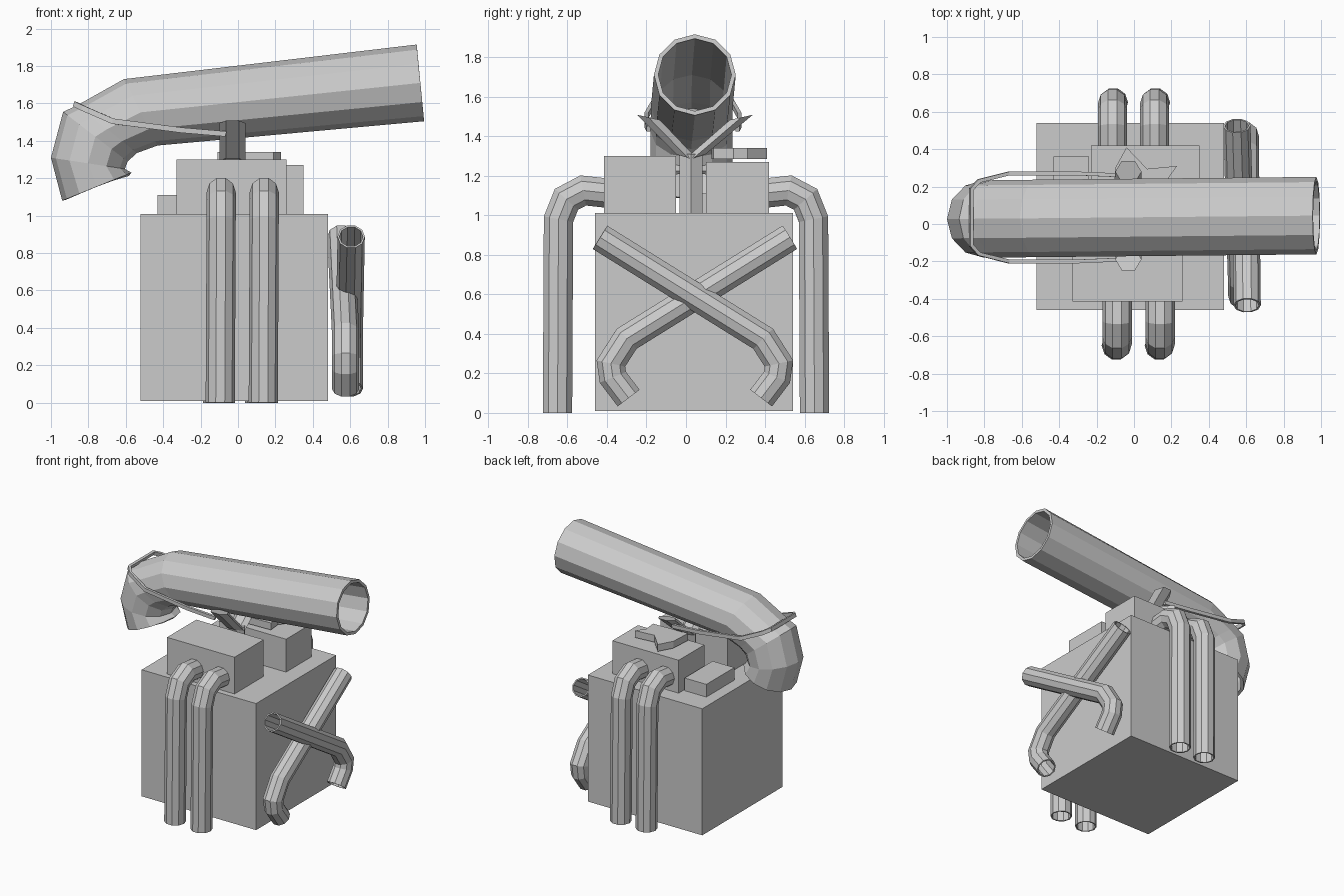
import bpy, bmesh, math
from mathutils import Vector

if "Cube" in bpy.data.objects:
    bpy.data.objects.remove(bpy.data.objects["Cube"])


def add_object(name, bm, wall=0, offset=-1):
    bmesh.ops.recalc_face_normals(bm, faces=bm.faces)
    me = bpy.data.meshes.new(name)
    bm.to_mesh(me)
    bm.free()
    ob = bpy.data.objects.new(name, me)
    bpy.context.collection.objects.link(ob)
    if wall:
        mod = ob.modifiers.new("wall", "SOLIDIFY")
        mod.thickness = wall
        mod.offset = offset
    return ob


def box(name, lo, hi):
    bm = bmesh.new()
    bmesh.ops.create_cube(bm, size=1)
    for v in bm.verts:
        v.co = [l + (c + .5) * (h - l) for c, l, h in zip(v.co, lo, hi)]
    return add_object(name, bm)


def loft(name, rings, wall=0, caps=False):
    bm = bmesh.new()
    loops = [[bm.verts.new(p) for p in r] for r in rings]
    n = len(loops[0])
    for a, b in zip(loops, loops[1:]):
        for i in range(n):
            j = (i + 1) % n
            bm.faces.new((a[i], a[j], b[j], b[i]))
    if caps:
        bm.faces.new(loops[0])
        bm.faces.new(loops[-1])
    return add_object(name, bm, wall)


def ring(c, u, v, n):
    return [c + u * math.cos(2 * math.pi * i / n) + v * math.sin(2 * math.pi * i / n)
            for i in range(n)]


def pipe(name, path, r, n=10, wall=.01):
    """Mitred pipe along a path lying close to a yz plane."""
    pts = [Vector(p) for p in path]
    rings = []
    for i, p in enumerate(pts):
        d0 = (p - pts[max(i - 1, 0)]).normalized()
        d1 = (pts[min(i + 1, len(pts) - 1)] - p).normalized()
        t = (d0 + d1).normalized()
        k = t.dot(d1 if d1.length else d0)
        u = Vector((1, 0, 0))
        u = (u - t * u.dot(t)).normalized()
        rings.append(ring(p, u * r, t.cross(u) * r / k, n))
    return loft(name, rings, wall)


# Body and the blocks on its lid
box("body", (-.52, -.46, .01), (.48, .54, 1.01))
box("front_block", (-.33, -.415, 1.01), (.26, -.05, 1.30))
box("back_block", (-.23, .10, 1.01), (.35, .42, 1.27))
box("side_block", (-.43, .01, 1.01), (-.24, .36, 1.11))

# Loose angular plate on the back block
plate = [(-.04, .41), (-.10, .30), (-.11, .13), (.19, .14), (.18, .24), (.23, .31), (.07, .295)]
loft("angular_plate", [[(x, y, z) for x, y in plate] for z in (1.285, 1.34)], caps=True)

# Down pipes, front and back pairs
profile = [(.65, 0), (.645, .98), (.605, 1.08), (.52, 1.125), (.40, 1.112)]
for side, sign, xs in (("front", -1, (-.09, .14)), ("back", 1, (-.115, .11))):
    for i, x in enumerate(xs):
        pipe(f"{side}_pipe_{i + 1}",
             [(x + (.005 * sign if z == 0 else 0), sign * y, z) for y, z in profile], .078)

# Crossed pipes on the right side
cross = [(-.48, .888), (.345, .375), (.425, .25), (.415, .18), (.335, .075)]
for i, (sign, x0, x1) in enumerate(((1, .605, .595), (-1, .55, .575))):
    pipe(f"crossed_pipe_{i + 1}",
         [(x0 if k == 0 else x1, .045 + sign * y, z) for k, (y, z) in enumerate(cross)], .073)

# Big bent tube: upper and lower edge of each ring in the xz plane
edges = [((.955, 1.915), (.995, 1.505)), ((-.61, 1.73), (-.43, 1.375)),
         ((-.86, 1.59), (-.54, 1.335)), ((-.935, 1.555), (-.59, 1.29)),
         ((-1.0, 1.31), (-.605, 1.25)), ((-.94, 1.08), (-.57, 1.23))]
rings = []
for (x0, z0), (x1, z1) in edges:
    cx = (x0 + x1) / 2
    c = Vector((cx, .035 + .01 * cx, (z0 + z1) / 2))
    u = Vector(((x0 - x1) / 2, 0, (z0 - z1) / 2))
    rings.append(ring(c, u, Vector((0, .207, 0)), 12))
loft("big_tube", rings, .022)

# Strap hooked over the elbow
half = [(-.065, .225, 1.437), (-.30, .235, 1.457), (-.67, .235, 1.505), (-.83, .195, 1.575),
        (-.87, .15, 1.595)]
strap = [(x, .035 + y, z) for x, y, z in half] + [(x, .035 - y, z) for x, y, z in half[::-1]]
bm = bmesh.new()
rows = [[bm.verts.new((x + s * .004, y, z + s * .014)) for s in (-1, 1)] for x, y, z in strap]
for a, b in zip(rows, rows[1:]):
    bm.faces.new((a[0], b[0], b[1], a[1]))
add_object("strap", bm, .02, 0)

# Forked stand under the tube
X, Y = Vector((.07, 0, 0)), Vector((0, .061, 0))


def hexagon(y, z, tilt=0):
    return ring(Vector((-.03, y, z)), X, Y * 1.1 + Vector((0, 0, tilt)), 6)


loft("fork_stem", [hexagon(.025, 1.0), hexagon(.025, 1.31)], caps=True)
for name, s in (("front", -1), ("back", 1)):
    loft(f"{name}_prong", [hexagon(.025 + s * .015, 1.29, s * .02),
                           hexagon(.045 + s * .235, 1.495, s * .015)], caps=True)
